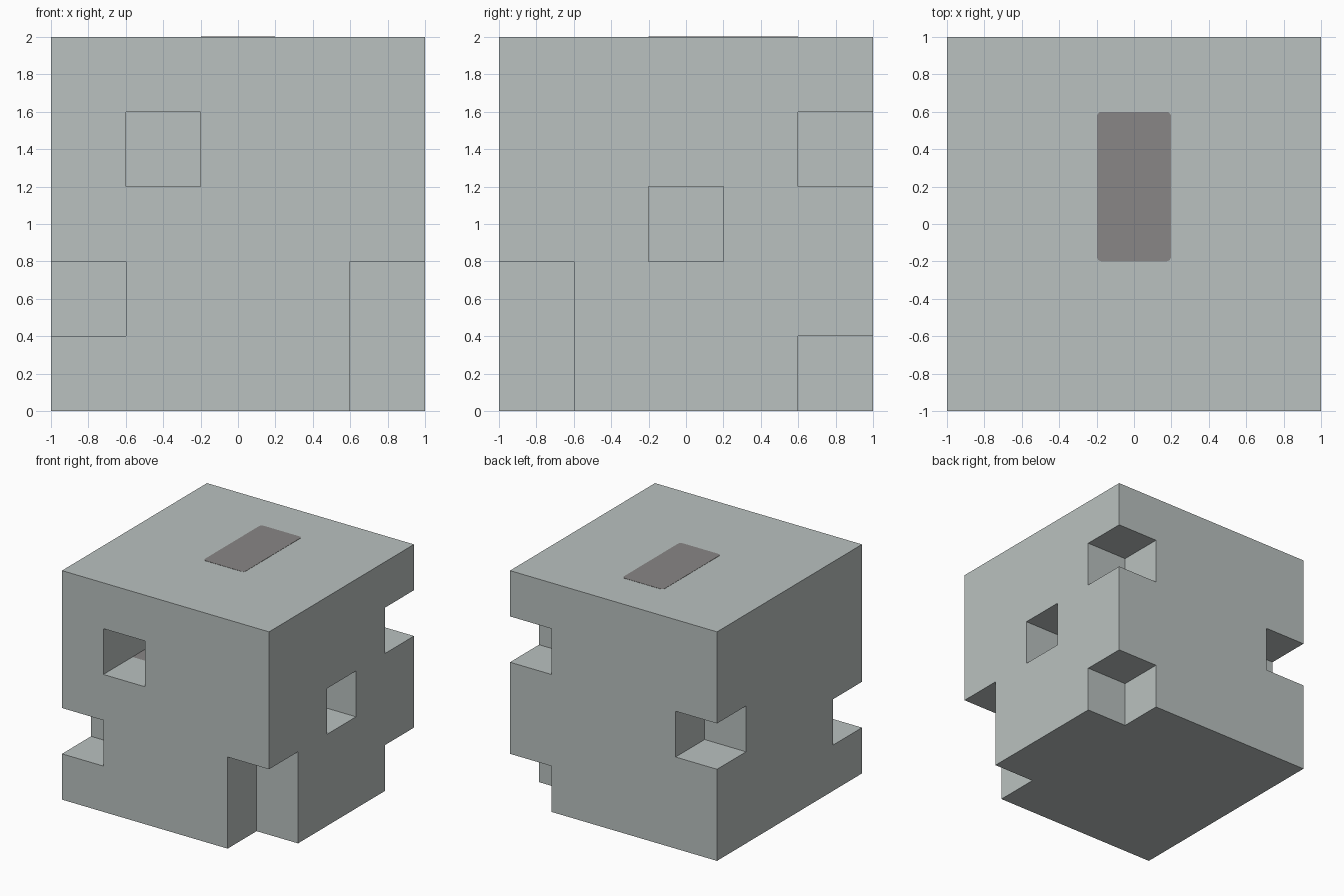
import bpy
import bmesh
from mathutils import Vector

default = bpy.data.objects.get("Cube")
if default:
    bpy.data.objects.remove(default, do_unlink=True)


def make_material(name, colour):
    mat = bpy.data.materials.new(name)
    mat.use_nodes = True
    mat.diffuse_color = (*colour, 1)
    mat.node_tree.nodes["Principled BSDF"].inputs["Base Color"].default_value = (*colour, 1)
    return mat


def add_object(name, bm, materials):
    mesh = bpy.data.meshes.new(name)
    bm.to_mesh(mesh)
    bm.free()
    for mat in materials:
        mesh.materials.append(mat)
    obj = bpy.data.objects.new(name, mesh)
    bpy.context.collection.objects.link(obj)
    return obj


pale_grey = make_material("pale_grey", (0.49, 0.535, 0.525))
dark_grey = make_material("dark_grey", (0.25, 0.24, 0.237))

CELLS = 5
SIZE = 2 / CELLS

# Missing cells: corner notches, front tunnel and side pocket
deep_cell = (1, 1, 3)
missing = {
    (0, 0, 1), (4, 0, 0), (4, 0, 1),
    (4, 4, 0), (4, 4, 3), (0, 4, 2),
    (1, 0, 3), deep_cell,
    (4, 2, 2),
}
solid = {(i, j, k) for i in range(CELLS) for j in range(CELLS)
         for k in range(CELLS)} - missing

# Block: a face wherever a solid cell meets an empty one
bm = bmesh.new()
for cell in sorted(solid):
    centre = (Vector(cell) + Vector((0.5, 0.5, 0.5))) * SIZE - Vector((1, 1, 0))
    for axis in range(3):
        for sign in (-1, 1):
            normal = Vector((0, 0, 0))
            normal[axis] = sign
            neighbour = tuple(int(c + n) for c, n in zip(cell, normal))
            if neighbour in solid:
                continue
            u = Vector((0, 0, 0))
            u[(axis + 1) % 3] = SIZE / 2
            v = normal.cross(u)
            mid = centre + normal * SIZE / 2
            face = bm.faces.new([bm.verts.new(mid + p)
                                 for p in (-u - v, u - v, u + v, v - u)])
            # Floor at the inner end of the front tunnel is dark
            face.material_index = int(neighbour == deep_cell and normal.z > 0)
bmesh.ops.remove_doubles(bm, verts=bm.verts, dist=0.001)
bmesh.ops.recalc_face_normals(bm, faces=bm.faces)
add_object("notched_block", bm, [pale_grey, dark_grey])

# Thin rounded patch on the top
bm = bmesh.new()
bmesh.ops.create_cube(bm, size=1)
bmesh.ops.scale(bm, vec=(0.396, 0.8, 0.004), verts=bm.verts)
upright = [e for e in bm.edges if abs(e.verts[0].co.z - e.verts[1].co.z) > 0.001]
bmesh.ops.bevel(bm, geom=upright, offset=0.025, segments=4, profile=0.5,
                affect='EDGES')
patch = add_object("top_patch", bm, [dark_grey])
patch.location = (0, 0.2, 2)
